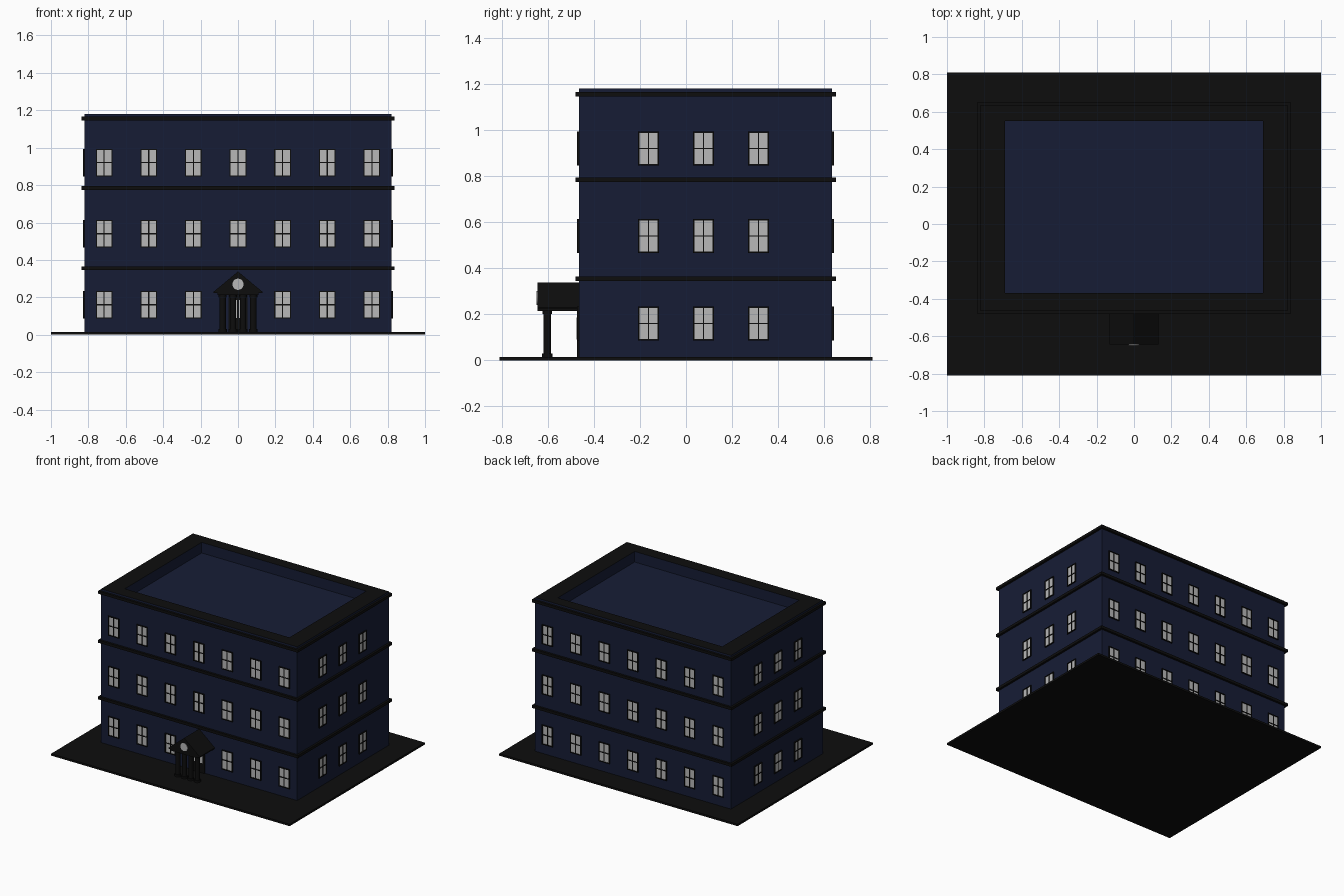
import bpy, bmesh, math
from mathutils import Matrix, Vector

if "Cube" in bpy.data.objects:
    bpy.data.objects.remove(bpy.data.objects["Cube"])


def material(name, rgb):
    m = bpy.data.materials.new(name)
    m.diffuse_color = (*rgb, 1)
    m.use_nodes = True
    m.node_tree.nodes["Principled BSDF"].inputs["Base Color"].default_value = m.diffuse_color
    return m


NAVY = material("navy", (0.008, 0.012, 0.036))
BLACK = material("black", (0.004, 0.004, 0.004))
GLASS = material("glass", (0.48, 0.48, 0.48))


def finish(name, bm, *mats):
    bmesh.ops.recalc_face_normals(bm, faces=bm.faces)
    me = bpy.data.meshes.new(name)
    bm.to_mesh(me)
    bm.free()
    for m in mats:
        me.materials.append(m)
    ob = bpy.data.objects.new(name, me)
    bpy.context.collection.objects.link(ob)
    return ob


def add_box(bm, lo, hi, xf=Matrix()):
    lo, hi = Vector(lo), Vector(hi)
    mat = xf @ Matrix.Translation((lo + hi) / 2) @ Matrix.Diagonal((*(hi - lo), 1))
    return bmesh.ops.create_cube(bm, size=1, matrix=mat)["verts"]


def box(name, lo, hi, mat):
    bm = bmesh.new()
    add_box(bm, lo, hi)
    return finish(name, bm, mat)


X0, Y0, Y1, TOP = 0.822, -0.465, 0.635, 1.18

# ground slab
box("ground_slab", (-1, -0.81, 0), (1, 0.81, 0.015), BLACK)

# main block with a black roof rim around a sunken roof
bm = bmesh.new()
add_box(bm, (-X0, Y0, 0.01), (X0, Y1, TOP))
bm.normal_update()
top = next(f for f in bm.faces if f.normal.z > 0.9)
rim = bmesh.ops.inset_individual(bm, faces=[top], thickness=0.1)["faces"]
for f in rim:
    f.material_index = 1
for v in top.verts:
    v.co.x = math.copysign(0.69, v.co.x)
    v.co.y = 0.55 if v.co.y > 0.1 else -0.37
roof = bmesh.ops.extrude_discrete_faces(bm, faces=[top])["faces"][0]
for v in roof.verts:
    v.co.z -= 0.08
finish("main_block", bm, NAVY, BLACK)


# string courses: hollow rings around the walls
def ring(name, z, h, out):
    bm = bmesh.new()
    o, i = out, -0.005
    add_box(bm, (-X0 - o, Y0 - o, z - h), (X0 + o, Y0 - i, z + h))
    add_box(bm, (-X0 - o, Y1 + i, z - h), (X0 + o, Y1 + o, z + h))
    for s in (-1, 1):
        a, b = sorted((s * (X0 + i), s * (X0 + o)))
        add_box(bm, (a, Y0 - i, z - h), (b, Y1 + i, z + h))
    finish(name, bm, BLACK)


for n, z in (("lower_band", 0.355), ("middle_band", 0.784), ("cornice_band", 1.156)):
    ring(n, z, 0.01, 0.016 if n != "x" else 0)

# windows, modelled facing -y and placed by a matrix
frames, panes = bmesh.new(), bmesh.new()
W, H, B, D = 0.045, 0.074, 0.006, 0.008


def window(xf):
    for s in (-1, 1):
        a, b = sorted((s * W, s * (W - B)))
        add_box(frames, (a, -D, -H), (b, 0.002, H), xf)
        a, b = sorted((s * H, s * (H - B)))
        add_box(frames, (-W + B, -D, a), (W - B, 0.002, b), xf)
    add_box(frames, (-0.003, -D + 0.001, -H + B), (0.003, 0.002, H - B), xf)
    add_box(frames, (-W + B, -D + 0.001, -0.003), (W - B, 0.002, 0.003), xf)
    add_box(panes, (-W + B, -0.003, -H + B), (W - B, 0.002, H - B), xf)


for z in (0.16, 0.54, 0.92):
    for i in range(-3, 4):
        x = i * 0.2385
        if not (i == 0 and z < 0.2):
            window(Matrix.Translation((x, Y0, z)))
        window(Matrix.Translation((x, Y1, z)) @ Matrix.Rotation(math.pi, 4, "Z"))
    for y in (-0.163, 0.076, 0.315):
        for s in (-1, 1):
            window(Matrix.Translation((s * X0, y, z))
                   @ Matrix.Rotation(s * math.pi / 2, 4, "Z"))
finish("window_frames", frames, BLACK)
finish("window_panes", panes, GLASS)

# entrance door with two glazed panels
box("door", (-0.05, Y0 - 0.008, 0.015), (0.05, Y0 + 0.002, 0.215), BLACK)
bm = bmesh.new()
for s in (-1, 1):
    a, b = sorted((s * 0.005, s * 0.037))
    add_box(bm, (a, Y0 - 0.011, 0.09), (b, Y0 - 0.006, 0.185))
finish("door_glass", bm, GLASS)

# porch roof: gabled profile extruded to the wall
prof = [(-0.11, 0.213), (0.11, 0.213), (0.11, 0.222), (0.13, 0.222), (0.13, 0.23),
        (0, 0.338), (-0.13, 0.23), (-0.13, 0.222), (-0.11, 0.222)]
bm = bmesh.new()
face = bm.faces.new([bm.verts.new((x, -0.645, z)) for x, z in prof])
ext = bmesh.ops.extrude_face_region(bm, geom=[face])["geom"]
bmesh.ops.translate(bm, vec=(0, 0.182, 0), verts=[g for g in ext if isinstance(g, bmesh.types.BMVert)])
finish("porch_roof", bm, BLACK)

# round gable window
bm = bmesh.new()
bmesh.ops.create_cone(bm, cap_ends=True, segments=32, radius1=0.03, radius2=0.03, depth=0.006,
                      matrix=Matrix.Translation((0, -0.646, 0.27)) @ Matrix.Rotation(math.pi / 2, 4, "X"))
finish("gable_window", bm, GLASS)

# porch columns with base and capital
for k, x in enumerate((-0.082, -0.027, 0.027, 0.082)):
    bm = bmesh.new()
    for r, z0, z1 in ((0.023, 0.012, 0.03), (0.017, 0.03, 0.2), (0.021, 0.2, 0.214)):
        bmesh.ops.create_cone(bm, cap_ends=True, segments=24, radius1=r, radius2=r, depth=z1 - z0,
                              matrix=Matrix.Translation((x, -0.603, (z0 + z1) / 2)))
    ob = finish(f"porch_column_{k + 1}", bm, BLACK)
    bpy.context.view_layer.objects.active = ob
    ob.select_set(True)
    bpy.ops.object.shade_smooth_by_angle()
    ob.select_set(False)
